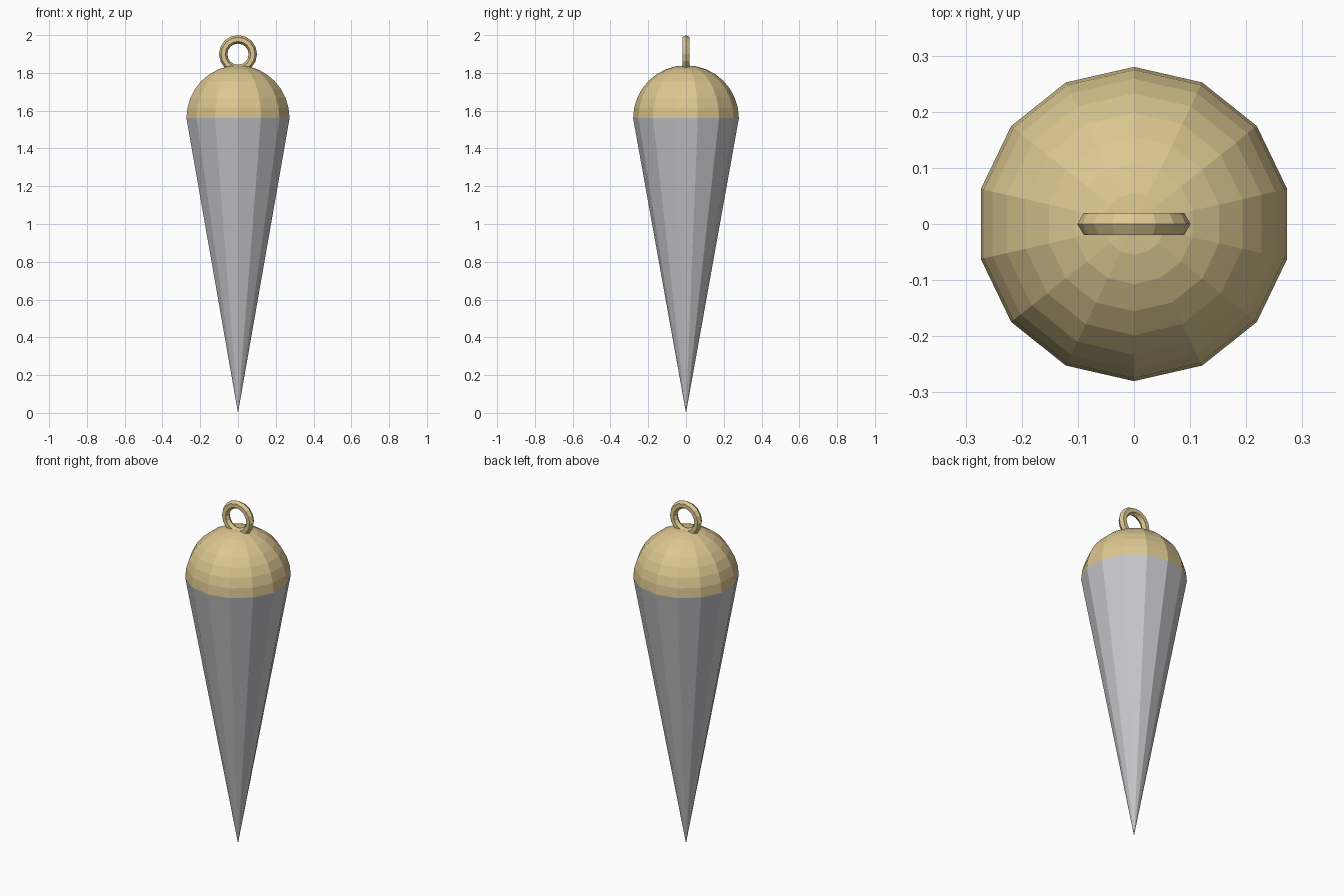
import bpy
import bmesh
from math import pi

cube = bpy.data.objects.get("Cube")
if cube:
    bpy.data.objects.remove(cube)

SIDES = 14
RADIUS = 0.28
RIM_Z = 1.56


def make_material(name, color):
    mat = bpy.data.materials.new(name)
    mat.use_nodes = True
    mat.diffuse_color = color
    mat.node_tree.nodes["Principled BSDF"].inputs["Base Color"].default_value = color
    return mat


def finish(name, mat):
    obj = bpy.context.object
    obj.name = obj.data.name = name
    obj.data.materials.append(mat)
    return obj


brass = make_material("brass", (0.71, 0.57, 0.28, 1))
steel = make_material("steel", (0.57, 0.57, 0.59, 1))

# Pointed body: a capped cone with its tip on the floor
bpy.ops.mesh.primitive_cone_add(vertices=SIDES, radius1=0, radius2=RADIUS,
                                depth=RIM_Z, location=(0, 0, RIM_Z / 2))
finish("pointed_body", steel)

# Domed cap: upper half of a sphere
bpy.ops.mesh.primitive_uv_sphere_add(segments=SIDES, ring_count=16, radius=RADIUS,
                                     location=(0, 0, RIM_Z))
dome = finish("domed_cap", brass)
bm = bmesh.new()
bm.from_mesh(dome.data)
lower = [v for v in bm.verts if v.co.z < -0.001]
bmesh.ops.delete(bm, geom=lower, context='VERTS')
bm.to_mesh(dome.data)
bm.free()

# Hanging ring: upright, set slightly into the dome
bpy.ops.mesh.primitive_torus_add(major_segments=16, minor_segments=6,
                                 major_radius=0.0784, minor_radius=0.0224,
                                 location=(0, 0, 1.899), rotation=(pi / 2, 0, 0))
finish("hanging_ring", brass)
